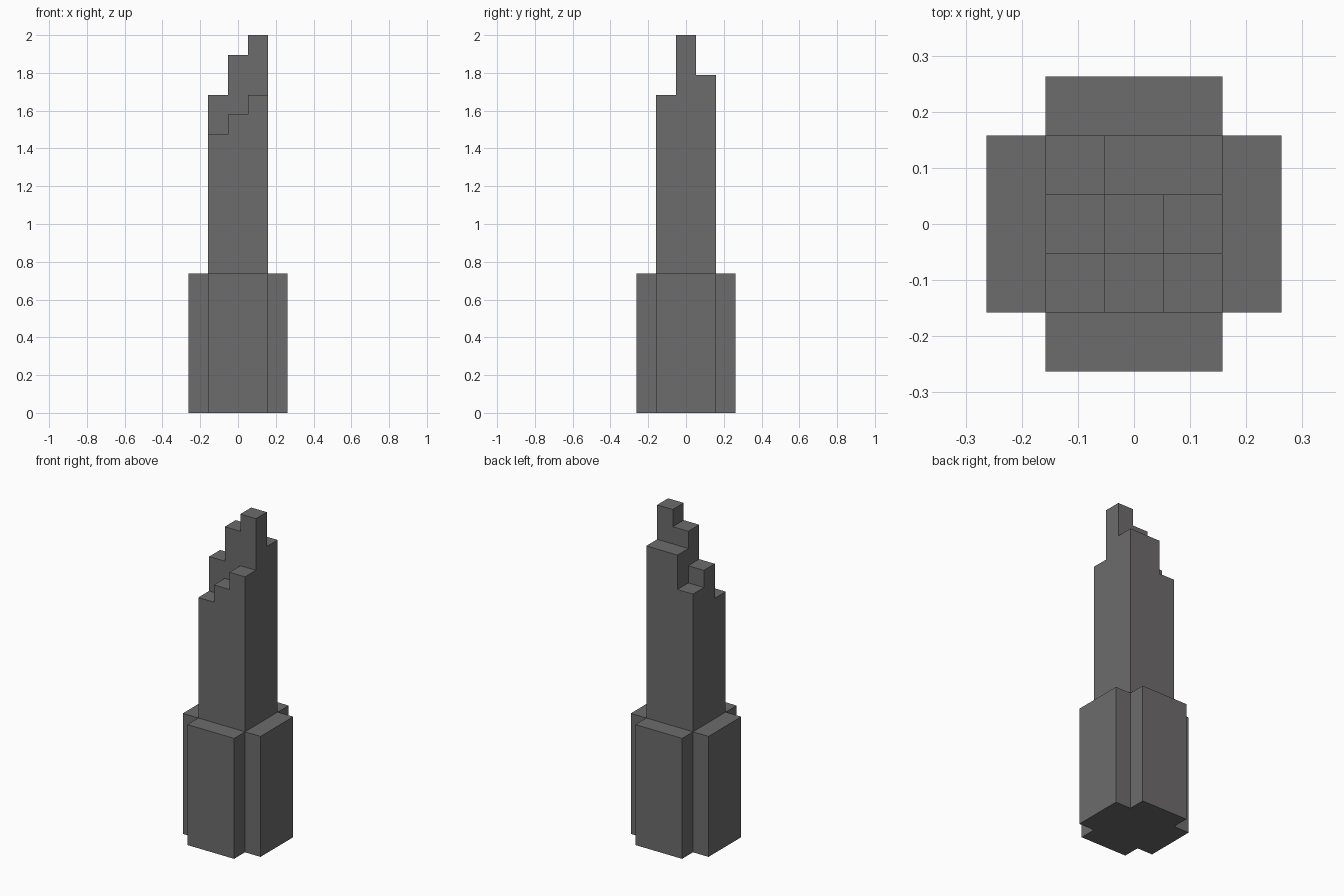
import bpy
import bmesh
from mathutils import Vector

cube = bpy.data.objects.get("Cube")
if cube:
    bpy.data.objects.remove(cube, do_unlink=True)

UNIT = 2 / 19          # one building block
BASE_LEVELS = 7
# Column heights of the tower in blocks, rows front to back, each left to right in x
TOWER = [(14, 15, 16),
         (16, 18, 19),
         (15, 17, 17)]

stone = bpy.data.materials.new("dark_grey_stone")
stone.use_nodes = True
colour = (0.155, 0.150, 0.150, 1)
stone.diffuse_color = colour
stone.node_tree.nodes["Principled BSDF"].inputs["Base Color"].default_value = colour


def column_height(x, y):
    """Height in blocks of the column at grid cell x, y."""
    if abs(x) <= 1 and abs(y) <= 1:
        return TOWER[y + 1][x + 1]
    return 0 if abs(x) == abs(y) else BASE_LEVELS


solid = {(x, y, z)
         for x in range(-2, 3) for y in range(-2, 3)
         for z in range(column_height(x, y))}
directions = [Vector(d) for a in ((1, 0, 0), (0, 1, 0), (0, 0, 1))
              for d in (a, tuple(-c for c in a))]


def build_part(name, cells):
    """Skin the exposed sides of the cells, then merge coplanar faces."""
    bm = bmesh.new()
    for cell in cells:
        centre = Vector(cell) + Vector((0, 0, 0.5))
        for d in directions:
            if tuple(int(c) for c in Vector(cell) + d) in solid:
                continue
            u = d.yzx
            v = d.cross(u)
            corners = (u + v, v - u, -u - v, u - v)
            bm.faces.new([bm.verts.new((centre + (d + c) / 2) * UNIT) for c in corners])
    bmesh.ops.remove_doubles(bm, verts=bm.verts, dist=UNIT / 100)
    bmesh.ops.dissolve_limit(bm, angle_limit=0.01, verts=bm.verts, edges=bm.edges)
    mesh = bpy.data.meshes.new(name)
    bm.to_mesh(mesh)
    bm.free()
    mesh.materials.append(stone)
    bpy.context.collection.objects.link(bpy.data.objects.new(name, mesh))


# Cross-shaped base and the stepped tower rising from its middle
build_part("cross_base", sorted(c for c in solid if c[2] < BASE_LEVELS))
build_part("stepped_tower", sorted(c for c in solid if c[2] >= BASE_LEVELS))
